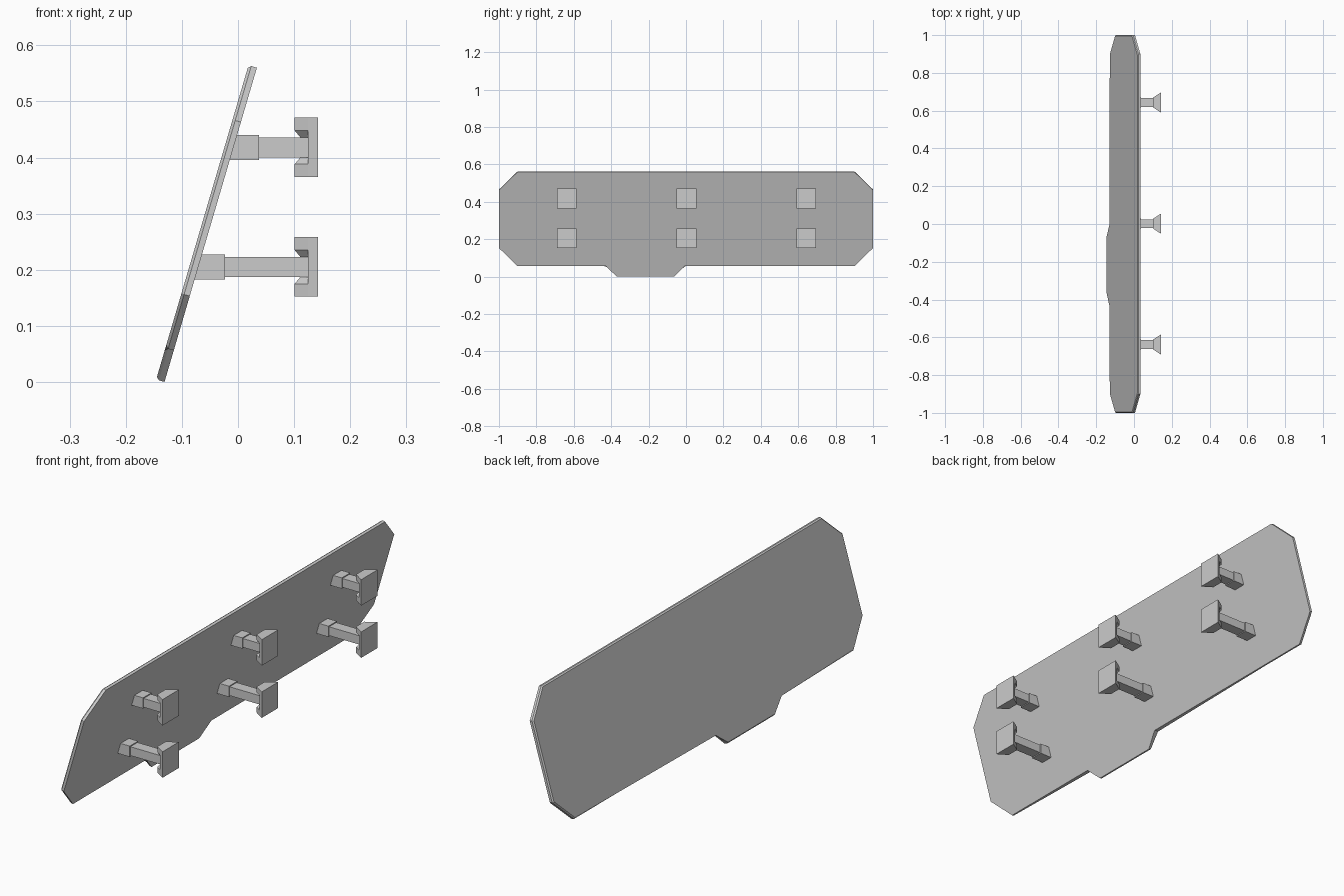
import bpy, bmesh, math
from mathutils import Vector

if "Cube" in bpy.data.objects:
    bpy.data.objects.remove(bpy.data.objects["Cube"])

SLOPE = 0.294                      # lean of the panel, dx per dz
ANG = math.atan(SLOPE)


def face_x(z):
    return -0.131 + SLOPE * z


def finish(name, bm):
    bmesh.ops.recalc_face_normals(bm, faces=bm.faces)
    me = bpy.data.meshes.new(name)
    bm.to_mesh(me)
    bm.free()
    ob = bpy.data.objects.new(name, me)
    bpy.context.collection.objects.link(ob)
    return ob


def loft(bm, rings):
    """Skin a closed solid through rings of equal point count."""
    rows = [[bm.verts.new(p) for p in r] for r in rings]
    n = len(rows[0])
    for a, b in zip(rows, rows[1:]):
        for i in range(n):
            j = (i + 1) % n
            bm.faces.new((a[i], a[j], b[j], b[i]))
    return bm.faces.new(rows[0]), bm.faces.new(rows[-1])


def x_ring(x, y, z, hy, hz, slanted=False):
    """Rectangle across the x axis, optionally following the panel."""
    pts = []
    for sy, sz in ((-1, -1), (1, -1), (1, 1), (-1, 1)):
        zz = z + sz * hz
        pts.append((face_x(zz) - 0.004 if slanted else x, y + sy * hy, zz))
    return pts


def z_ring(y, z, x0, h0, x1, h1):
    """Trapezoid across the z axis, h0 and h1 are half widths at x0 and x1."""
    return [(x0, y - h0, z), (x1, y - h1, z), (x1, y + h1, z), (x0, y + h0, z)]


# leaning panel with cut corners and an offset bottom tab
outline = [(0.9, 0.56), (1, 0.463), (1, 0.153), (0.9, 0.056), (-0.008, 0.056),
           (-0.063, 0), (-0.37, 0), (-0.428, 0.056), (-0.9, 0.056),
           (-1, 0.153), (-1, 0.463), (-0.9, 0.56)]
back = Vector((-math.cos(ANG), 0, math.sin(ANG))) * 0.0155
front_ring = [Vector((face_x(z), y, z)) for y, z in outline]
bm = bmesh.new()
_, back_face = loft(bm, [front_ring, [p + back for p in front_ring]])
bmesh.ops.bevel(bm, geom=list(back_face.edges), offset=0.005,
                segments=1, affect='EDGES')
finish("panel", bm)


# mounting arms: collar, arm and flared clamp
def mount(tag, y, z, collar_end):
    bm = bmesh.new()
    loft(bm, [x_ring(0, y, z, 0.027, 0.022, True),
              x_ring(collar_end, y, z, 0.027, 0.022)])
    finish("collar_" + tag, bm)

    bm = bmesh.new()
    loft(bm, [x_ring(collar_end, y, z, 0.023, 0.018),
              x_ring(0.126, y, z, 0.023, 0.018)])
    finish("arm_" + tag, bm)

    # end plate and its two jaws, tapering toward the arm
    bm = bmesh.new()
    loft(bm, [x_ring(0.125, y, z, 0.042, 0.053),
              x_ring(0.143, y, z, 0.053, 0.053)])
    for s in (-1, 1):
        loft(bm, [z_ring(y, z + s * 0.053, 0.101, 0.026, 0.125, 0.042),
                  z_ring(y, z + s * 0.030, 0.101, 0.026, 0.125, 0.042),
                  z_ring(y, z + s * 0.018, 0.111, 0.022, 0.125, 0.027)])
    finish("clamp_" + tag, bm)


for row, z, collar_end in (("upper", 0.418, 0.037), ("lower", 0.205, -0.023)):
    for i, y in enumerate((-0.638, 0.002, 0.643)):
        mount(f"{row}_{i + 1}", y, z, collar_end)
